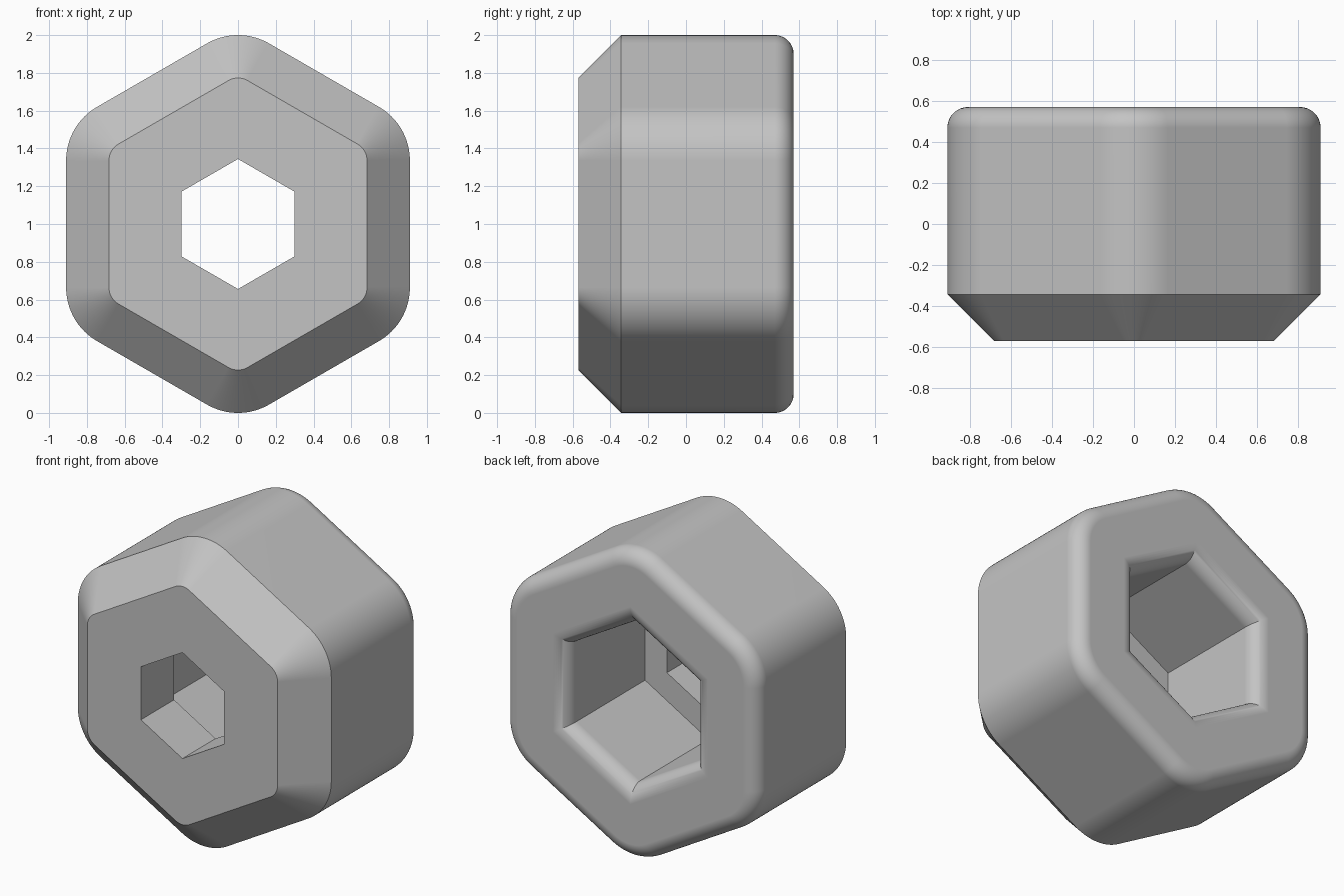
import bpy, bmesh
from math import sin, cos, tan, pi, radians

cube = bpy.data.objects.get("Cube")
if cube:
    bpy.data.objects.remove(cube)

CENTRE_Z = 1.0
FRONT, BACK = -0.57, 0.57
APOTHEM, CORNER = 0.91, 0.328     # outer hexagon and its corner radius
CHAMFER, FILLET = 0.227, 0.1
SOCKET, HOLE = 0.455, 0.298       # apothems of the rear socket and front hole
FLOOR = -0.23
ARC, STEPS = 16, 12               # segments per corner and per fillet

bm = bmesh.new()


def ring(apothem, y, radius=0.0):
    """Hexagon around the y axis, with rounded corners if a radius is given."""
    reach = (apothem - radius) / cos(pi / 6)
    points = []
    for k in range(6):
        mid = pi / 2 + k * pi / 3
        count = ARC if radius else 0
        for i in range(count + 1):
            a = mid + (i / ARC - 0.5) * pi / 3
            points.append(bm.verts.new((reach * cos(mid) + radius * cos(a), y,
                                        CENTRE_Z + reach * sin(mid) + radius * sin(a))))
    return points


def loft(rings):
    for a, b in zip(rings, rings[1:]):
        n = len(a)
        for i in range(n):
            j = (i + 1) % n
            bm.faces.new((a[i], a[j], b[j], b[i]))


def cap(outer, inner):
    """Flat annulus between a rounded hexagon and a sharp one, in six sectors."""
    n = len(outer)
    for k in range(6):
        start = k * (ARC + 1) + ARC // 2
        edge = [outer[(start + i) % n] for i in range(ARC + 2)]
        bm.faces.new(edge + [inner[(k + 1) % 6], inner[k]])


# Outer shell: chamfered front, straight sides, rounded back rim
quarter = [i / STEPS * pi / 2 for i in range(STEPS + 1)]
shell = [ring(APOTHEM - CHAMFER, FRONT, CORNER - CHAMFER),
         ring(APOTHEM, FRONT + CHAMFER, CORNER)]
for t in quarter:
    inset = FILLET * (1 - cos(t))
    shell.append(ring(APOTHEM - inset, BACK - FILLET * (1 - sin(t)), CORNER - inset))
loft(shell)

# Rear socket with a rounded lip, stepping down to the narrow front hole
bore = [ring(SOCKET + FILLET * (1 - cos(t)), BACK - FILLET * (1 - sin(t)))
        for t in reversed(quarter)]
bore += [ring(SOCKET, FLOOR), ring(HOLE, FLOOR), ring(HOLE, FRONT)]
loft(bore)

# Front and back faces
cap(shell[0], bore[-1])
cap(shell[-1], bore[0])
bmesh.ops.recalc_face_normals(bm, faces=bm.faces)

mesh = bpy.data.meshes.new("hex_nut")
bm.to_mesh(mesh)
bm.free()
nut = bpy.data.objects.new("hex_nut", mesh)
bpy.context.collection.objects.link(nut)

# Plain grey material
grey = bpy.data.materials.new("plain_grey")
grey.use_nodes = True
colour = (0.55, 0.55, 0.55, 1)
grey.diffuse_color = colour
grey.node_tree.nodes["Principled BSDF"].inputs["Base Color"].default_value = colour
mesh.materials.append(grey)

# Smooth curves, crisp edges
bpy.ops.object.select_all(action="DESELECT")
nut.select_set(True)
bpy.context.view_layer.objects.active = nut
bpy.ops.object.shade_smooth_by_angle(angle=radians(30))
weighted = nut.modifiers.new("even_shading", "WEIGHTED_NORMAL")
weighted.keep_sharp = True
